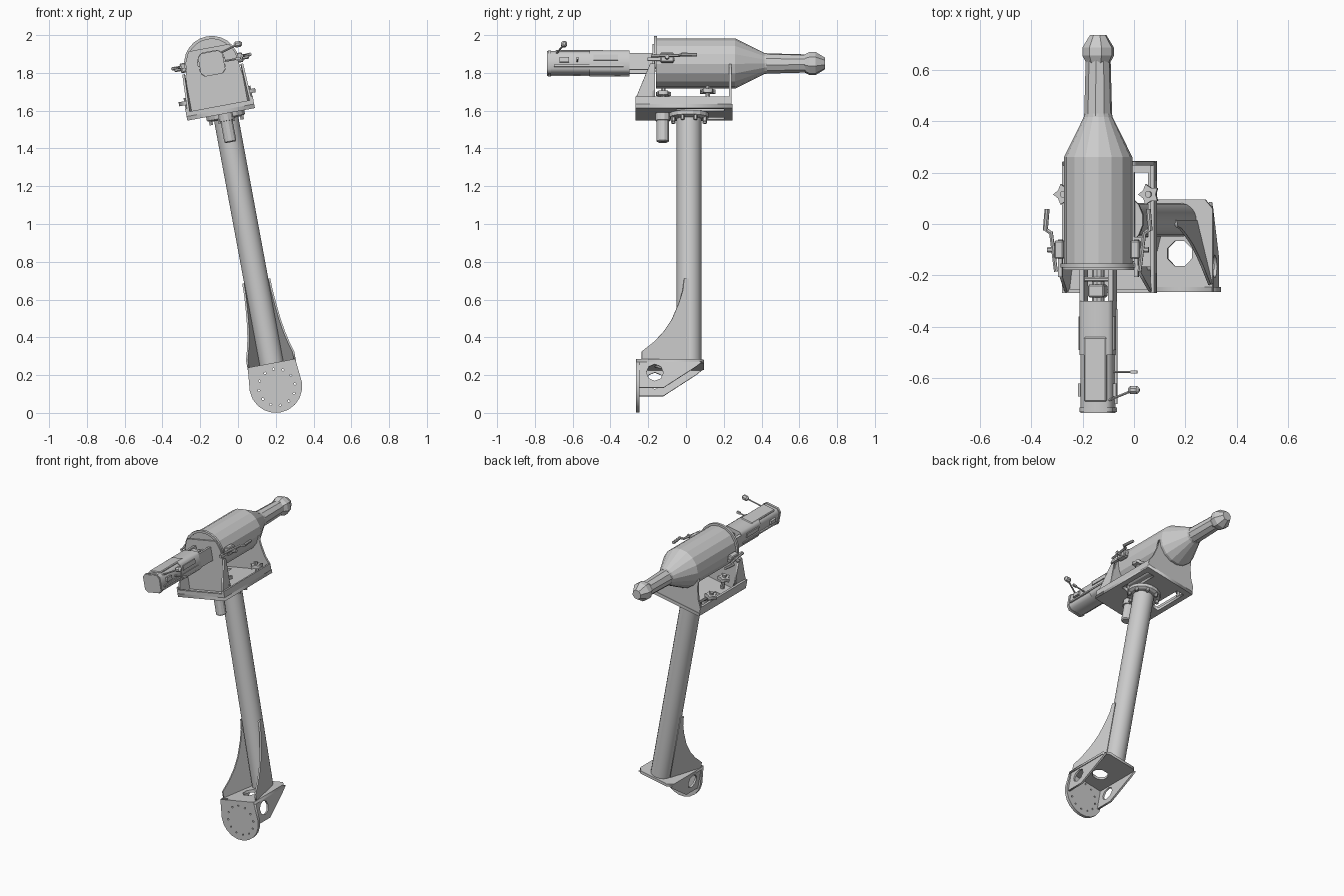
import bpy, bmesh
from math import sin, cos, pi, radians
from mathutils import Matrix, Vector

if "Cube" in bpy.data.objects:
    bpy.data.objects.remove(bpy.data.objects["Cube"])

# Leaning frame: local x across, y along the barrel, z up the column
A = radians(10.5)
FRAME = Matrix.Translation((0.2, 0, 0.14)) @ Matrix.Rotation(-A, 4, 'Y')
C = -0.022          # centre of the head across the column
GZ = 1.743          # height of the barrel axis
X, Y, Z = Vector((1, 0, 0)), Vector((0, 1, 0)), Vector((0, 0, 1))


def add_mesh(name, bm):
    bmesh.ops.recalc_face_normals(bm, faces=bm.faces)
    me = bpy.data.meshes.new(name)
    bm.to_mesh(me)
    bm.free()
    ob = bpy.data.objects.new(name, me)
    bpy.context.collection.objects.link(ob)
    ob.matrix_world = FRAME
    return ob


def box(name, x, y, z, bevel=0):
    bm = bmesh.new()
    lo, hi = Vector((x[0], y[0], z[0])), Vector((x[1], y[1], z[1]))
    m = Matrix.Translation((lo + hi) / 2) @ Matrix.Diagonal((*(hi - lo), 1))
    bmesh.ops.create_cube(bm, size=1, matrix=m)
    if bevel:
        bmesh.ops.bevel(bm, geom=bm.edges[:], offset=bevel, segments=1, affect='EDGES')
    return add_mesh(name, bm)


def lathe(name, origin, axis, profile, n=12, caps=True, squash=None):
    """Stack of rings (distance, radius) along an axis."""
    bm = bmesh.new()
    rot = axis.to_track_quat('Z', 'Y').to_matrix()
    rings = []
    for d, r in profile:
        rings.append([bm.verts.new(Vector(origin) + rot @ Vector((
            r * cos(2 * pi * (i + .5) / n), r * sin(2 * pi * (i + .5) / n), d))) for i in range(n)])
    for a, b in zip(rings, rings[1:]):
        for i in range(n):
            bm.faces.new((a[i], a[(i + 1) % n], b[(i + 1) % n], b[i]))
    if caps:
        bm.faces.new(rings[0])
        bm.faces.new(rings[-1])
    return add_mesh(name, bm)


def rod(name, a, b, r, n=8):
    d = Vector(b) - Vector(a)
    return lathe(name, a, d.normalized(), [(0, r), (d.length, r)], n)


def circle(cx, cy, r, n=12, start=0.0, sweep=2 * pi):
    k = n if sweep >= 2 * pi else n + 1
    return [(cx + r * cos(start + sweep * i / n), cy + r * sin(start + sweep * i / n)) for i in range(k)]


def plate(name, loops, origin, u, v, thick):
    """Flat sheet with holes: first loop is the outline, others are cut out."""
    cu = bpy.data.curves.new(name, 'CURVE')
    cu.dimensions, cu.fill_mode, cu.extrude = '2D', 'BOTH', thick / 2
    for loop in loops:
        sp = cu.splines.new('POLY')
        sp.points.add(len(loop) - 1)
        for p, (a, b) in zip(sp.points, loop):
            p.co = (a, b, 0, 1)
        sp.use_cyclic_u = True
    ob = bpy.data.objects.new(name, cu)
    bpy.context.collection.objects.link(ob)
    n = u.cross(v).normalized()
    m = Matrix((u, v, n)).transposed().to_4x4()
    ob.matrix_world = FRAME @ Matrix.Translation(origin) @ m
    bpy.ops.object.select_all(action='DESELECT')
    ob.select_set(True)
    bpy.context.view_layer.objects.active = ob
    bpy.ops.object.convert(target='MESH')
    return ob


# Base: round-bottomed face plate with a bolt circle
face = [(-.128, .125)] + circle(0, 0, .14, 10, pi, pi) + [(.128, .125)]
bolts = [circle(.005 + .097 * cos(i * pi / 6), -.005 + .097 * sin(i * pi / 6), .006, 6) for i in range(12)]
plate("base_face_plate", [face] + bolts, (0, -.255, 0), X, Z, .02)

# Base shelf with a round hole
shelf = [(-.13, -.262), (.13, -.262), (.13, .06), (.1, .095), (-.1, .095), (-.13, .06)]
plate("base_shelf", [shelf, circle(0, -.115, .052, 8, pi / 8)], (0, 0, .116), X, Y, .018)

for side, s in (("left", -1), ("right", 1)):
    # Cheeks under the shelf
    plate("base_cheek_" + side,
          [[(-.25, -.03), (-.12, -.03), (.055, .085), (.085, .11), (-.25, .11)], circle(-.165, .052, .045, 8)],
          (s * .12, 0, 0), Y, Z, .012)
    # Tall curved gussets beside the column
    plate("column_gusset_" + side,
          [[(-.235, .125), (-.235, .165), (-.17, .22), (-.12, .275), (-.075, .345), (-.04, .43),
            (-.018, .5), (-.01, .568), (.015, .568), (.015, .125)]],
          (s * .068, 0, 0), Vector((-.243 * s, 1, 0)), Z, .01)

# Column, flange and its bolts
col = lathe("column", (0, .016, .12), Z, [(0, .066), (1.34, .066)], 20)
lathe("column_flange", (0, .016, 1.44), Z, [(0, .088), (.008, .105), (.03, .105)], 16)
for i in range(8):
    a = (i + .5) * pi / 4
    lathe("flange_bolt", (.09 * cos(a), .016 + .09 * sin(a), 1.422), Z, [(0, .011), (.03, .011)], 6)

# Motor hanging below the platform
lathe("traverse_motor", (0, -.123, 1.315), Z,
      [(0, .026), (.006, .033), (.115, .033), (.116, .04), (.16, .04)], 12)

# Platform: sheet with windows, raised side rails, front lip
win = [[(C + a, -.05), (C + b, -.05), (C + b, .2), (C + a, .2)] for a, b in ((-.15, -.095), (.095, .15))]
plate("platform", [[(C - .182, -.268), (C + .182, -.268), (C + .182, .245), (C - .182, .245)]] + win,
      (0, 0, 1.48), X, Y, .022)
box("platform_front_lip", (C - .17, C + .17), (-.268, -.252), (1.49, 1.515))

# Rear saddle with swept-in shoulders
half = [(.18, 1.47), (.18, 1.53), (.155, 1.58), (.137, 1.65), (.128, 1.74)]
saddle = [(C + a, b) for a, b in half] + [(C + .123 * cos(t), GZ - .123 * sin(t)) for t in
          [pi * i / 10 for i in range(1, 10)]] + [(C - a, b) for a, b in reversed(half)]
plate("rear_saddle", [saddle], (0, .235, 0), X, Z, .014)

# Front shield
shield = [(C - .172, 1.49), (C + .172, 1.49), (C + .135, GZ + .03), (C + .11, GZ + .085),
          (C - .11, GZ + .085), (C - .135, GZ + .03)]
plate("front_shield", [shield], (0, -.172, 0), X, Z, .012)

# Arched hood around the back of the jacket
outer = circle(C, GZ, .146, 12, 0, pi)
inner = circle(C, GZ, .13, 12, 0, pi)[::-1]
plate("jacket_hood", [outer + inner], (0, -.162, 0), X, Z, .016)

for side, s in (("left", -1), ("right", 1)):
    # Platform rails and shield braces
    box("platform_rail_" + side, sorted((C + s * .168, C + s * .182)), (-.268, .24), (1.47, 1.532))
    plate("shield_brace_" + side, [[(-.262, 1.49), (-.262, 1.535), (-.19, GZ - .03), (-.165, GZ - .03), (-.165, 1.49)]],
          (C + s * .135, 0, 0), Vector((-.12 * s, 1, 0)), Z, .012)
    # Star clamp knobs
    for y, x in ((.115, .168), (-.12, .1)):
        star = [((.042 if i % 2 else .027) * cos(i * pi / 5), (.042 if i % 2 else .027) * sin(i * pi / 5))
                for i in range(10)]
        plate("clamp_knob_" + side, [star], (C + s * x, y, 1.562), X, Y, .022)
        rod("clamp_stud_" + side, (C + s * x, y, 1.48), (C + s * x, y, 1.59), .013)
    # Side latches with levers
    px = C + s * .15
    box("latch_block_" + side, (px - .018, px + .018), (-.135, -.065), (GZ - .022, GZ + .03), .005)
    box("latch_arm_" + side, (px - .008, px + .008), (-.205, -.06), (GZ - .014, GZ + .004))
    rod("latch_pin_" + side, (C + s * .125, -.1, GZ), (C + s * .2, -.1, GZ), .011)
    rod("lever_link_" + side, (C + s * .165, -.185, GZ + .01), (C + s * .185, -.03, GZ + .01), .008, 6)
    rod("lever_bend_" + side, (C + s * .185, -.035, GZ + .01), (C + s * .207, -.02, GZ + .01), .008, 6)
    rod("lever_grip_" + side, (C + s * .207, -.025, GZ + .01), (C + s * .2, .058, GZ + .01), .01, 8)
    # Bars joining the receiver to the shield
    box("receiver_bar_" + side, sorted((C + s * .048, C + s * .066)), (-.31, -.165), (GZ - .045, GZ + .045))

# Jacket, taper, barrel and muzzle
lathe("gun_jacket", (C, 0, GZ), Y, [(-.16, .133), (.26, .133), (.415, .056), (.43, .054)], 16)
lathe("barrel", (C, 0, GZ), Y, [(.41, .055), (.635, .049)], 10)
lathe("muzzle", (C, 0, GZ), Y, [(.625, .047), (.655, .063), (.685, .063), (.735, .032)], 8)


# Receiver: chamfered boxes with covers
def octagon(w, h, c):
    return [(-w, -h + c), (-w + c, -h), (w - c, -h), (w, -h + c), (w, h - c), (w - c, h), (-w + c, h), (-w, h - c)]


plate("receiver_rear", [octagon(.062, .059, .02)], (C, -.6225, GZ), X, Z, .225)
plate("receiver_front", [octagon(.066, .061, .016)], (C, -.405, GZ), X, Z, .21)
plate("receiver_end_cap", [octagon(.066, .062, .02)], (C, -.722, GZ), X, Z, .016)
box("top_cover", (C - .045, C + .045), (-.69, -.44), (GZ + .05, GZ + .066), .005)
for s in (-1, 1):
    box("side_rib", sorted((C + s * .06, C + s * .071)), (-.7, -.33), (GZ - .03, GZ - .018))
    box("side_catch", sorted((C + s * .06, C + s * .075)), (-.67, -.62), (GZ - .005, GZ + .022))
    box("side_slot_cover", sorted((C + s * .06, C + s * .072)), (-.49, -.36), (GZ + .005, GZ + .035))

# Feed mechanism between receiver and shield
box("feed_block", (C - .032, C + .032), (-.285, -.235), (GZ - .03, GZ + .05), .006)
rod("feed_shaft", (C, -.31, GZ), (C, -.165, GZ), .025, 10)
rod("feed_cross_pin", (C - .06, -.215, GZ + .025), (C + .06, -.215, GZ + .025), .01)

# Charging handle with knob, and thin sight stalk
hb, hk = Vector((C + .05, -.685, GZ + .045)), Vector((C + .155, -.645, GZ + .075))
rod("charging_stalk", hb, hk, .005, 6)
lathe("charging_knob", hk, X, [(-.022, .008), (-.012, .017), (.012, .017), (.022, .008)], 8)
rod("side_stalk", (C + .05, -.575, GZ), (C + .14, -.575, GZ), .005, 6)
box("side_stalk_tip", (C + .13, C + .155), (-.581, -.569), (GZ - .007, GZ + .007))

# Only the column is smooth
bpy.ops.object.select_all(action='DESELECT')
col.select_set(True)
bpy.context.view_layer.objects.active = col
bpy.ops.object.shade_smooth_by_angle(angle=radians(30))
